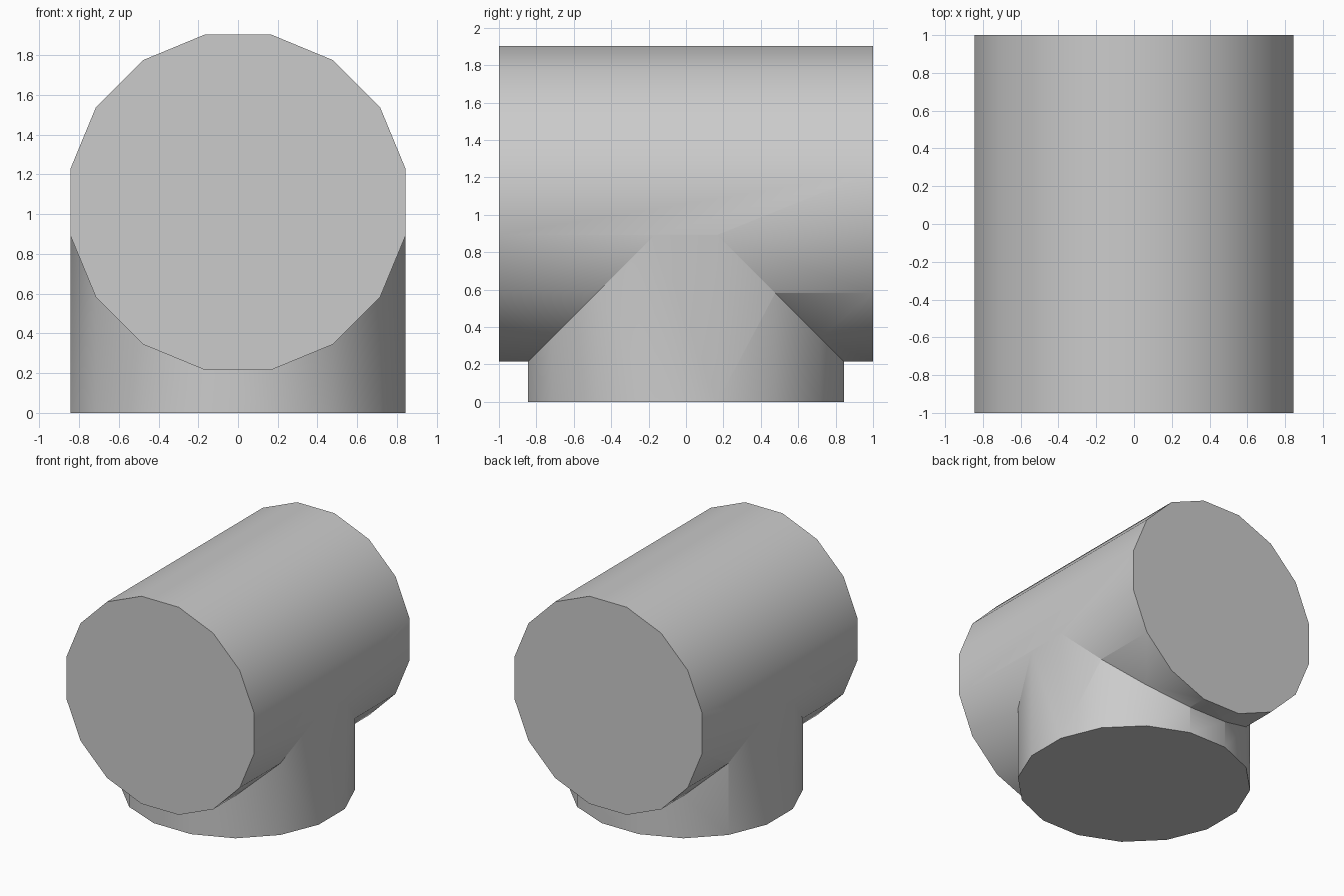
import bpy
import math
from math import pi

cube = bpy.data.objects.get("Cube")
if cube:
    bpy.data.objects.remove(cube, do_unlink=True)

SIDES = 16
RADIUS = 0.86
AXIS_Z = 1.06      # height of the main pipe's axis
LENGTH = 2.0

grey = bpy.data.materials.new("plain grey")
grey.use_nodes = True
colour = (0.6, 0.6, 0.6, 1)
grey.diffuse_color = colour
grey.node_tree.nodes["Principled BSDF"].inputs["Base Color"].default_value = colour


def pipe(name, length, centre, tilt):
    """Closed prism with flat sides facing the main axes."""
    bpy.ops.mesh.primitive_cylinder_add(vertices=SIDES, radius=RADIUS, depth=length)
    obj = bpy.context.object
    obj.name = name
    obj.rotation_euler = (0, 0, pi / SIDES)
    bpy.ops.object.transform_apply(location=False, rotation=True, scale=False)
    obj.rotation_euler = (tilt, 0, 0)
    obj.location = centre
    bpy.ops.object.transform_apply(location=True, rotation=True, scale=False)
    obj.data.materials.append(grey)
    return obj


# Branch stops where the main pipe's sides become vertical
branch_top = AXIS_Z - RADIUS * math.sin(pi / SIDES)
branch = pipe("branch_pipe", branch_top, (0, 0, branch_top / 2), 0)
tee = pipe("tee_pipe", LENGTH, (0, 0, AXIS_Z), pi / 2)

# Merge the branch into the main pipe
union = tee.modifiers.new("join branch", 'BOOLEAN')
union.operation = 'UNION'
union.solver = 'EXACT'
union.object = branch
bpy.ops.object.modifier_apply(modifier=union.name)
bpy.data.objects.remove(branch, do_unlink=True)

# Smooth round walls, crisp end caps and seam
bpy.ops.object.shade_smooth_by_angle(angle=math.radians(30))
